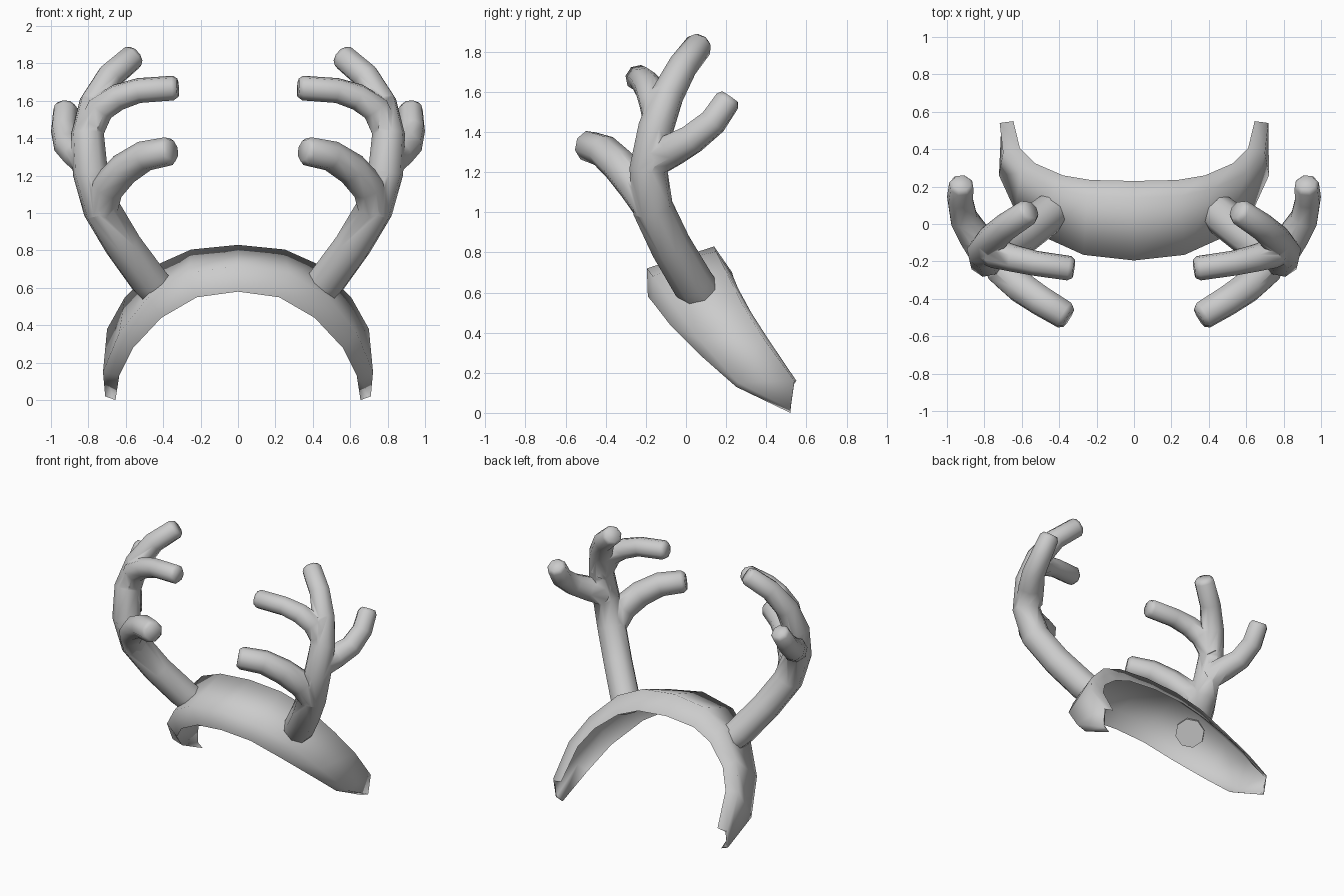
import bpy, bmesh, math
from mathutils import Vector

if "Cube" in bpy.data.objects:
    bpy.data.objects.remove(bpy.data.objects["Cube"])

grey = bpy.data.materials.new("plain_grey")
grey.diffuse_color = (0.6, 0.6, 0.6, 1)
grey.use_nodes = True
grey.node_tree.nodes["Principled BSDF"].inputs["Base Color"].default_value = grey.diffuse_color


def smooth(ob, angle):
    bpy.ops.object.select_all(action='DESELECT')
    ob.select_set(True)
    bpy.context.view_layer.objects.active = ob
    bpy.ops.object.shade_smooth_by_angle(angle=math.radians(angle))


def finish(name, bm):
    bmesh.ops.recalc_face_normals(bm, faces=bm.faces)
    mesh = bpy.data.meshes.new(name)
    bm.to_mesh(mesh)
    bm.free()
    mesh.materials.append(grey)
    ob = bpy.data.objects.new(name, mesh)
    bpy.context.collection.objects.link(ob)
    return ob


def loft(bm, rings):
    """Skin closed rings of points and cap both ends."""
    vs = [[bm.verts.new(p) for p in r] for r in rings]
    n = len(vs[0])
    for a, b in zip(vs, vs[1:]):
        for i in range(n):
            j = (i + 1) % n
            bm.faces.new((a[i], a[j], b[j], b[i]))
    bm.faces.new(vs[0])
    bm.faces.new(vs[-1])


def tube(name, path, side, sides=8):
    """Tapering tube along (x, y, z, radius) points with a softened tip."""
    pts = [Vector((side * p[0], p[1], p[2])) for p in path]
    rad = [p[3] for p in path]
    d = (pts[-1] - pts[-2]).normalized()
    pts.append(pts[-1].copy())
    pts[-2] = pts[-1] - d * 0.025
    rad.append(rad[-1] * 0.75)
    rings, u = [], Vector((0, 1, 0))
    for i, p in enumerate(pts):
        t = (pts[min(i + 1, len(pts) - 1)] - pts[max(i - 1, 0)]).normalized()
        u = (u - t * u.dot(t)).normalized()
        w = t.cross(u)
        rings.append([p + rad[i] * (u * math.cos(a) + w * math.sin(a))
                      for a in (math.tau * (k + 0.5) / sides for k in range(sides))])
    bm = bmesh.new()
    loft(bm, rings)
    return finish(name, bm)


# Headband: half arch sections as front outer, rear outer, rear rim, front rim
half = [
    ((0, -.195, .72), (0, .14, .83), (0, .23, .70), (0, -.19, .58)),
    ((.27, -.165, .68), (.25, .15, .805), (.23, .235, .68), (.22, -.165, .55)),
    ((.48, -.07, .55), (.43, .19, .725), (.38, .26, .62), (.41, -.08, .44)),
    ((.635, .07, .36), (.605, .275, .55), (.53, .325, .50), (.56, .08, .28)),
    ((.722, .26, .15), (.70, .38, .38), (.61, .405, .375), (.635, .25, .13)),
    ((.71, .52, .02), (.718, .54, .16), (.645, .55, .16), (.655, .52, 0)),
]


def hollow(section, thick=0.2):
    """Turn a section into a thin channel, open towards the head."""
    fo, ro, rr, fr = (Vector(p) for p in section)
    mid = (rr + fr) / 2
    return [fo, ro, rr, ro.lerp(mid, thick), fo.lerp(mid, thick), fr]


rings = [hollow(s) for s in half]
mirrored = [[Vector((-p.x, p.y, p.z)) for p in r] for r in rings[:0:-1]]
bm = bmesh.new()
loft(bm, mirrored + rings)
smooth(finish("headband", bm), 110)

# Antlers: main beam and three tines, fused into one solid on each side
beam = [(.425, .08, .585, .10), (.48, .035, .645, .105), (.615, -.075, .83, .103),
        (.728, -.165, 1.02, .103), (.79, -.188, 1.22, .096),
        (.805, -.15, 1.42, .09), (.768, -.09, 1.59, .082),
        (.685, -.015, 1.73, .074), (.55, .075, 1.845, .07)]
tines = {
    "lower_front_tine": [(.73, -.165, 1.01, .09), (.695, -.255, 1.14, .092),
                         (.61, -.335, 1.235, .088), (.50, -.41, 1.305, .083),
                         (.35, -.50, 1.335, .078)],
    "upper_front_tine": [(.80, -.13, 1.42, .08), (.735, -.16, 1.56, .08),
                         (.64, -.185, 1.62, .073), (.53, -.21, 1.655, .068),
                         (.322, -.24, 1.67, .067)],
    "rear_tine": [(.79, -.16, 1.26, .09), (.855, -.06, 1.315, .087),
                  (.91, .03, 1.365, .078), (.93, .135, 1.45, .072),
                  (.922, .22, 1.575, .067)],
}
for label, side in (("left", -1), ("right", 1)):
    antler = tube(f"{label}_antler", beam, side)
    cutters = [tube(f"{label}_{part}", path, side) for part, path in tines.items()]
    for c in cutters:
        m = antler.modifiers.new("fuse", 'BOOLEAN')
        m.operation, m.solver, m.object = 'UNION', 'EXACT', c
    bpy.context.view_layer.update()
    fused = bpy.data.meshes.new_from_object(
        antler.evaluated_get(bpy.context.evaluated_depsgraph_get()))
    antler.modifiers.clear()
    antler.data = fused
    for c in cutters:
        bpy.data.objects.remove(c)
    smooth(antler, 75)
